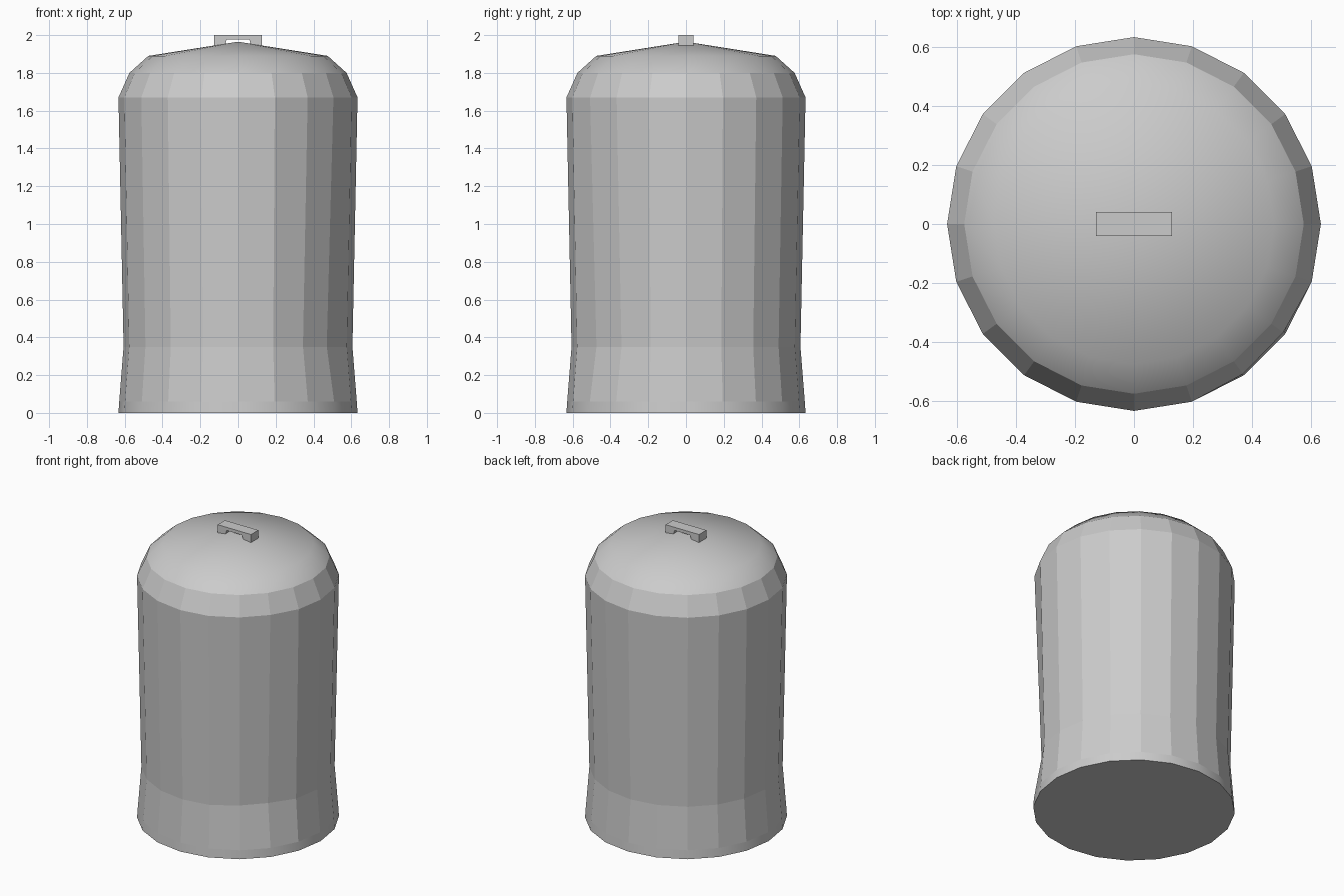
import bpy
import bmesh
from math import cos, sin, pi

if "Cube" in bpy.data.objects:
    bpy.data.objects.remove(bpy.data.objects["Cube"])

SIDES = 20


def lathe(name, rings, cap_bottom=False, apex=None, dents=None, smooth_bands=()):
    """Revolve (radius, z) rings; dents maps (ring, side) to a radius offset."""
    dents = dents or {}
    bm = bmesh.new()
    loops = []
    for i, (r, z) in enumerate(rings):
        loop = []
        for k in range(SIDES):
            a = 2 * pi * k / SIDES
            rr = r + dents.get((i, k), 0)
            loop.append(bm.verts.new((rr * cos(a), rr * sin(a), z)))
        loops.append(loop)
    for i in range(len(loops) - 1):
        low, high = loops[i], loops[i + 1]
        for k in range(SIDES):
            n = (k + 1) % SIDES
            f = bm.faces.new((low[k], low[n], high[n], high[k]))
            f.smooth = i in smooth_bands
    if cap_bottom:
        bm.faces.new(loops[0][::-1])
    if apex is not None:
        tip = bm.verts.new((0, 0, apex))
        for k in range(SIDES):
            f = bm.faces.new((loops[-1][k], loops[-1][(k + 1) % SIDES], tip))
            f.smooth = True
    return finish(name, bm)


def finish(name, bm):
    mesh = bpy.data.meshes.new(name)
    bm.to_mesh(mesh)
    bm.free()
    obj = bpy.data.objects.new(name, mesh)
    bpy.context.collection.objects.link(obj)
    return obj


# Can body: flared foot, narrow waist, sloped shoulder, slight dent at front right
body_rings = [(0.633, 0), (0.629, 0.06), (0.606, 0.35), (0.633, 1.67), (0.575, 1.80)]
dents = {(2, 17): -0.02, (2, 18): -0.025, (3, 17): -0.005, (3, 18): -0.008}
lathe("can_body", body_rings, cap_bottom=True, dents=dents, smooth_bands=(0,))

# Lid: smooth rounded rim and shallow cone
lathe("lid", [(0.575, 1.80), (0.475, 1.89)], apex=1.965, smooth_bands=(0,))

# Handle: bridge profile extruded in depth
profile = [(-0.128, 1.945), (-0.07, 1.945), (-0.06, 1.978), (0.06, 1.978),
           (0.07, 1.945), (0.128, 1.945), (0.128, 2.0), (-0.128, 2.0)]
bm = bmesh.new()
face = bm.faces.new([bm.verts.new((x, -0.04, z)) for x, z in profile])
new = bmesh.ops.extrude_face_region(bm, geom=[face])["geom"]
bmesh.ops.translate(bm, vec=(0, 0.08, 0),
                    verts=[v for v in new if isinstance(v, bmesh.types.BMVert)])
bmesh.ops.recalc_face_normals(bm, faces=bm.faces)
finish("lid_handle", bm)
